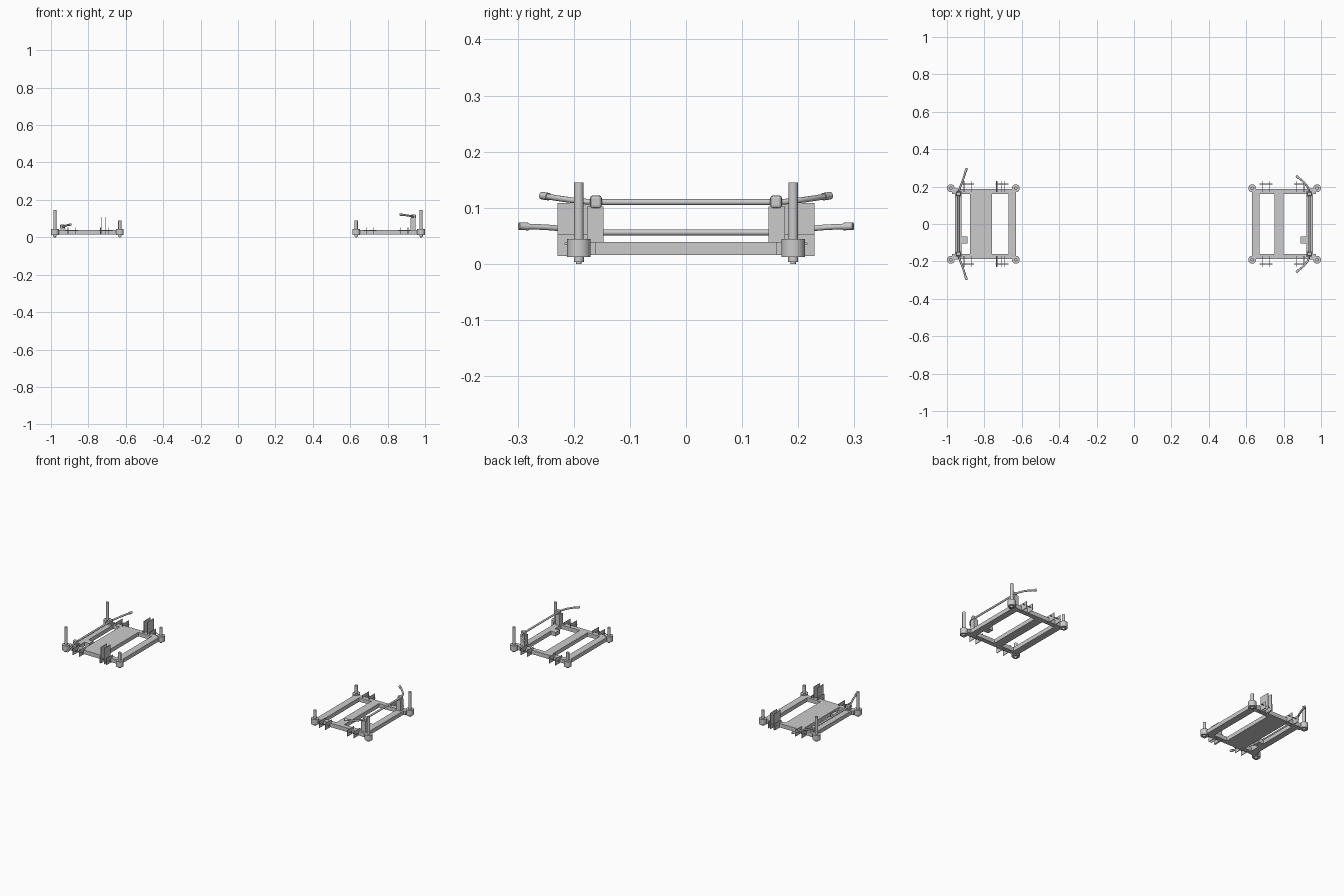
import bpy, bmesh
from mathutils import Vector

if "Cube" in bpy.data.objects:
    bpy.data.objects.remove(bpy.data.objects["Cube"])


def finish(name, bm):
    me = bpy.data.meshes.new(name)
    bm.to_mesh(me)
    bm.free()
    ob = bpy.data.objects.new(name, me)
    bpy.context.collection.objects.link(ob)
    return ob


def box(name, x0, x1, y0, y1, z0, z1, bevel=0):
    bm = bmesh.new()
    bmesh.ops.create_cube(bm, size=1)
    for v in bm.verts:
        v.co = ((x0 + x1) / 2 + v.co.x * (x1 - x0),
                (y0 + y1) / 2 + v.co.y * (y1 - y0),
                (z0 + z1) / 2 + v.co.z * (z1 - z0))
    ob = finish(name, bm)
    if bevel:
        m = ob.modifiers.new("bevel", 'BEVEL')
        m.width, m.segments = bevel, 2
    return ob


def tube(name, a, b, r, sides=24):
    a, b = Vector(a), Vector(b)
    bm = bmesh.new()
    bmesh.ops.create_cone(bm, cap_ends=True, segments=sides, radius1=r,
                          radius2=r, depth=(b - a).length)
    q = Vector((0, 0, 1)).rotation_difference(b - a)
    for v in bm.verts:
        v.co = q @ v.co + (a + b) / 2
    for f in bm.faces:
        f.smooth = len(f.verts) == 4
    return finish(name, bm)


def bent_arm(name, pts, r):
    cu = bpy.data.curves.new(name, 'CURVE')
    cu.dimensions = '3D'
    cu.bevel_depth, cu.bevel_resolution, cu.use_fill_caps = r, 3, True
    sp = cu.splines.new('BEZIER')
    sp.bezier_points.add(len(pts) - 1)
    for bp, p in zip(sp.bezier_points, pts):
        bp.co = p
        bp.handle_left_type = bp.handle_right_type = 'AUTO'
    ob = bpy.data.objects.new(name, cu)
    bpy.context.collection.objects.link(ob)


# s: side of the unit, mid: cross member range in |x|, rod_z: shaft height
def unit(tag, s, mid, rod_z, arm, tall):
    def sbox(name, x0, x1, *rest, **kw):
        return box(f"{tag}_{name}", min(s * x0, s * x1), max(s * x0, s * x1), *rest, **kw)

    # frame bars running front to back
    for name, (x0, x1) in (("outer_bar", (0.921, 0.958)), ("cross_plate", mid),
                           ("inner_bar", (0.632, 0.672))):
        sbox(name, x0, x1, -0.161, 0.161, 0.016, 0.039)
    sbox("outer_bar_tab", 0.89, 0.921, -0.104, -0.066, 0.016, 0.039)

    for side, e in (("front", -1), ("back", 1)):
        def ebox(name, x0, x1, y0, y1, z0, z1, **kw):
            sbox(f"{side}_{name}", x0, x1, min(e * y0, e * y1), max(e * y0, e * y1), z0, z1, **kw)

        # side rail
        ebox("side_rail", 0.632, 0.958, 0.161, 0.188, 0.016, 0.039)

        # corner bosses with foot screws and posts
        for loc, x, top in (("outer", 0.979, 0.145), ("inner", 0.632, 0.09)):
            X, Y = s * x, e * 0.191
            n = f"{tag}_{side}_{loc}"
            tube(n + "_boss", (X, Y, 0.012), (X, Y, 0.044), 0.021)
            tube(n + "_foot", (X, Y, 0.003), (X, Y, 0.012), 0.009, 16)
            tube(n + "_foot_tip", (X, Y, 0), (X, Y, 0.004), 0.005, 12)
            tube(n + "_post", (X, Y, 0.044), (X, Y, top), 0.0085)
        ebox("outer_corner_web", 0.94, 0.972, 0.16, 0.19, 0.016, 0.039)

        # hinge lugs and pins on the side rails
        for gi, (xa, xb) in enumerate(((0.685, 0.726), (0.869, 0.909))):
            high = tall and gi == 0
            plates = (0.707, 0.729) if high else (xa, xb)
            for x in plates:
                ebox("lug_plate", x - 0.0015, x + 0.0015, 0.17, 0.229, 0.014,
                     0.108 if high else 0.052)
            if high:
                for x in (0.692, 0.735):
                    ebox("low_lug_plate", x - 0.0015, x + 0.0015, 0.17, 0.229, 0.014, 0.052)
            tube(f"{tag}_{side}_lug_pin", (s * (xa - 0.014), e * 0.214, 0.036),
                 (s * (xb + 0.014), e * 0.214, 0.036), 0.0025, 12)

        # shaft bracket and rounded bearing block
        ebox("shaft_bracket", 0.921, 0.948, 0.147, 0.176, 0.039, rod_z - 0.008)
        ebox("shaft_bearing", 0.926, 0.951, 0.15, 0.171, rod_z - 0.011,
             rod_z + 0.012, bevel=0.005)

        # bent lever with grip tip
        pts = [(s * x, e * y, z) for x, y, z in arm]
        bent_arm(f"{tag}_{side}_lever", pts, 0.0052)
        d = (Vector(pts[-1]) - Vector(pts[-2])).normalized()
        p = Vector(pts[-1])
        tube(f"{tag}_{side}_lever_grip", p - d * 0.012, p + d * 0.006, 0.0068, 16)

    tube(f"{tag}_shaft", (s * 0.938, -0.171, rod_z), (s * 0.938, 0.171, rod_z), 0.0053)


unit("left", -1, (0.758, 0.878), 0.056,
     [(0.938, 0.165, 0.056), (0.932, 0.19, 0.058), (0.915, 0.235, 0.064), (0.897, 0.292, 0.067)], True)
unit("right", 1, (0.75, 0.80), 0.11,
     [(0.938, 0.165, 0.11), (0.932, 0.19, 0.112), (0.909, 0.222, 0.116), (0.872, 0.253, 0.121)], False)
